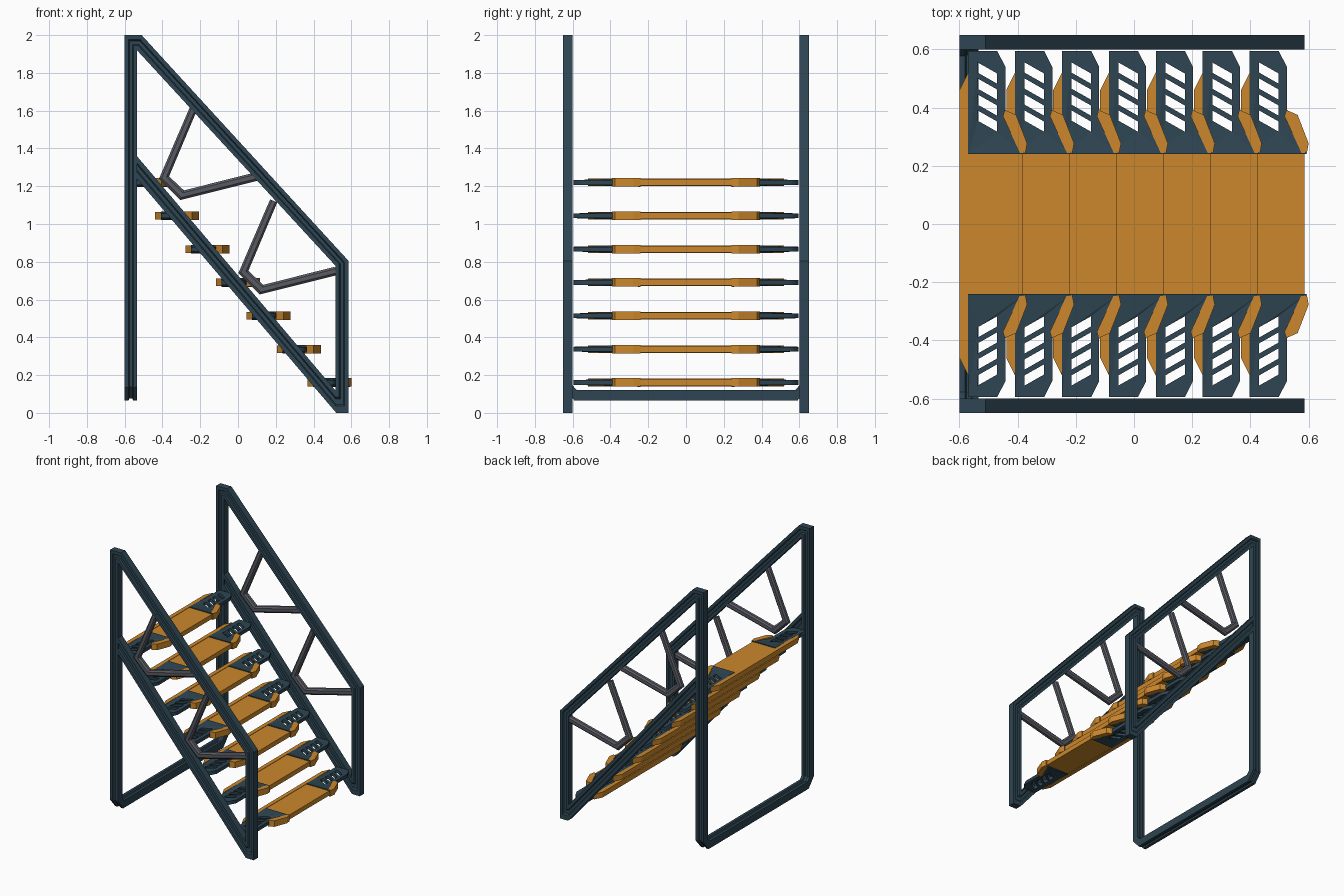
import bpy, bmesh
from mathutils import Vector as V

if "Cube" in bpy.data.objects:
    bpy.data.objects.remove(bpy.data.objects["Cube"])


def material(name, rgb):
    m = bpy.data.materials.new(name)
    m.diffuse_color = (*rgb, 1)
    m.use_nodes = True
    m.node_tree.nodes["Principled BSDF"].inputs["Base Color"].default_value = m.diffuse_color
    return m


DARK = material("dark blue steel", (0.027, 0.06, 0.085))
ORANGE = material("orange", (0.60, 0.245, 0.025))
GREY = material("brace grey", (0.10, 0.105, 0.125))


def add_object(name, bm, mat):
    bmesh.ops.remove_doubles(bm, verts=bm.verts, dist=1e-4)
    bmesh.ops.recalc_face_normals(bm, faces=bm.faces)
    me = bpy.data.meshes.new(name)
    bm.to_mesh(me)
    bm.free()
    me.materials.append(mat)
    ob = bpy.data.objects.new(name, me)
    bpy.context.collection.objects.link(ob)
    return ob


def mirror_y(ob):
    m = ob.modifiers.new("mirror", 'MIRROR')
    m.use_axis = (False, True, False)


def sweep(name, rings, section, mat, cap_end):
    """Skin a section through rings, each given by four corner points."""
    bm = bmesh.new()
    loops = []
    for a, b, c, d in rings:
        a, b, c, d = V(a), V(b), V(c), V(d)
        loops.append([bm.verts.new(a.lerp(b, s).lerp(c.lerp(d, s), t)) for s, t in section])
    n = len(section)
    for p, q in zip(loops, loops[1:]):
        for i in range(n):
            j = (i + 1) % n
            bm.faces.new((p[i], p[j], q[j], q[i]))
    bm.faces.new(loops[0])
    if cap_end:
        bm.faces.new(loops[-1])
    ob = add_object(name, bm, mat)
    mirror_y(ob)
    return ob


def side_ring(outer, inner, y0, y1):
    return [(outer[0], y0, outer[1]), (inner[0], y0, inner[1]),
            (outer[0], y1, outer[1]), (inner[0], y1, inner[1])]


def prism(bm, pts, h):
    lo = [bm.verts.new((x, y, -h)) for x, y in pts]
    hi = [bm.verts.new((x, y, h)) for x, y in pts]
    n = len(pts)
    bm.faces.new(lo[::-1])
    bm.faces.new(hi)
    for i in range(n):
        j = (i + 1) % n
        bm.faces.new((lo[i], lo[j], hi[j], hi[i]))


# Grooved frame: stringer, front post, handrail, back post and floor bar
groove = [(0, 0), (.3, 0), (.38, .2), (.62, .2), (.7, 0), (1, 0),
          (1, 1), (.7, 1), (.62, .8), (.38, .8), (.3, 1), (0, 1)]
path = [((-.54, 1.245), (-.54, 1.365)), ((.52, 0), (.515, .12)),
        ((.585, 0), (.515, .12)), ((.585, .805), (.515, .78)),
        ((-.51, 2), (-.535, 1.92)), ((-.6, 2), (-.535, 1.92))]
rings = [side_ring(o, i, .65, .6) for o, i in path]
XO, XI = -.6, -.535
for (y0, z0), (y1, z1) in [((.65, .135), (.6, .145)), ((.59, .065), (.578, .12)),
                           ((0, .065), (0, .12))]:
    rings.append([(XO, y0, z0), (XI, y0, z0), (XO, y1, z1), (XI, y1, z1)])
sweep("stair_frame", rings, groove, DARK, False)

# Bent grey braces under the handrails
octagon = [(.25, 0), (.75, 0), (1, .25), (1, .75), (.75, 1), (.25, 1), (0, .75), (0, .25)]
bend = [((-.25, 1.63), (-.212, 1.615)), ((-.418, 1.24), (-.365, 1.252)),
        ((-.305, 1.127), (-.286, 1.178)), ((.13, 1.236), (.09, 1.273))]
for k in range(2):
    dx, dz = .42 * k, -.50 * k
    sweep(f"brace_{k + 1}",
          [side_ring((o[0] + dx, o[1] + dz), (i[0] + dx, i[1] + dz), .645, .605) for o, i in bend],
          octagon, GREY, True)

# Tread board: slab, back beam and thicker front cheeks
bm = bmesh.new()
prism(bm, [(.03, -.24), (.218, -.24), (.218, .24), (.03, .24)], .017)
prism(bm, [(0, -.46), (.03, -.52), (.03, .52), (0, .46)], .02)
for s in (1, -1):
    prism(bm, [(x, s * y) for x, y in
               [(.156, .392), (.195, .375), (.233, .277), (.226, .24), (.21, .24), (.15, .37)]], .0225)
board = add_object("tread_board_1", bm, ORANGE)

# Slotted end plates, filled as flat curves with holes
cu = bpy.data.curves.new("tread_end_plates", 'CURVE')
cu.dimensions = '2D'
cu.fill_mode = 'BOTH'
cu.extrude = .0125
outlines = [[(.03, .595), (.13, .595), (.158, .54), (.158, .395), (.226, .24), (.03, .24)]]
for k in range(4):
    t = .555 - .055 * k
    outlines.append([(.063, t), (.13, t - .038), (.13, t - .073), (.063, t - .035)])
for s in (1, -1):
    for pts in outlines:
        sp = cu.splines.new('POLY')
        sp.points.add(len(pts) - 1)
        for p, (x, y) in zip(sp.points, pts):
            p.co = (x, s * y, 0, 1)
        sp.use_cyclic_u = True
tmp = bpy.data.objects.new("plate_curve", cu)
bpy.context.collection.objects.link(tmp)
dg = bpy.context.evaluated_depsgraph_get()
me = bpy.data.meshes.new_from_object(tmp.evaluated_get(dg))
bpy.data.objects.remove(tmp)
bm = bmesh.new()
bm.from_mesh(me)
# Plates overlap the slab ends a little in height; keep them just proud of the cheeks
for v in bm.verts:
    if abs(v.co.y) < .3 or v.co.x > .159:
        v.co.z *= 1.85
plates = add_object("tread_end_plates_1", bm, DARK)
plates.data.materials.clear()
plates.data.materials.append(DARK)

# Seven treads going down towards the front post
for k in range(7):
    for src in (board, plates):
        ob = src
        if k:
            ob = src.copy()
            ob.name = src.name[:-1] + str(k + 1)
            bpy.context.collection.objects.link(ob)
        ob.location = (-.6 + .1612 * k, 0, 1.22 - .1765 * k)
